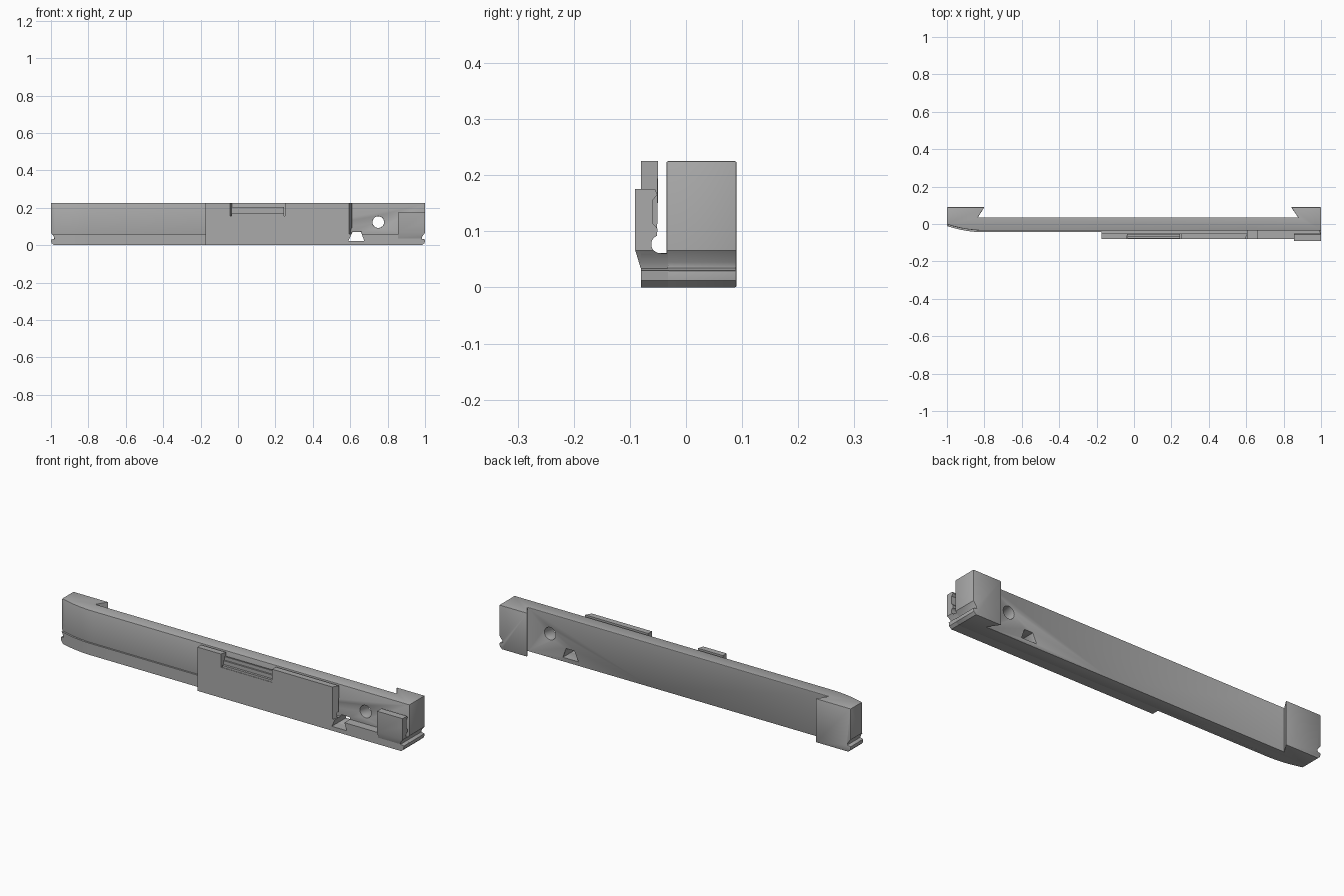
import bpy, bmesh, math
from mathutils import Vector

cube = bpy.data.objects.get("Cube")
if cube:
    bpy.data.objects.remove(cube, do_unlink=True)

grey = bpy.data.materials.new("plain grey")
grey.use_nodes = True
grey.diffuse_color = (0.4, 0.4, 0.4, 1)
grey.node_tree.nodes["Principled BSDF"].inputs["Base Color"].default_value = (0.4, 0.4, 0.4, 1)

LOW, HIGH = 0.06, 0.225          # ledge height and full height
FRONT, BACK, END = -0.035, 0.035, 0.09


def prism(name, pts, axis, lo, hi):
    """Extrude a 2D outline along one axis."""
    place = {"x": lambda a, b, t: (t, a, b),
             "y": lambda a, b, t: (a, t, b),
             "z": lambda a, b, t: (a, b, t)}[axis]
    bm = bmesh.new()
    base = bm.faces.new([bm.verts.new(place(a, b, lo)) for a, b in pts])
    geo = bmesh.ops.extrude_face_region(bm, geom=[base])["geom"]
    verts = [g for g in geo if isinstance(g, bmesh.types.BMVert)]
    bmesh.ops.translate(bm, verts=verts, vec=Vector(place(0, 0, hi - lo)))
    bmesh.ops.recalc_face_normals(bm, faces=bm.faces)
    mesh = bpy.data.meshes.new(name)
    bm.to_mesh(mesh)
    bm.free()
    mesh.materials.append(grey)
    ob = bpy.data.objects.new(name, mesh)
    bpy.context.collection.objects.link(ob)
    return ob


def cut(ob, cutter, operation="DIFFERENCE"):
    mod = ob.modifiers.new("cut", "BOOLEAN")
    mod.object = cutter
    mod.operation = operation
    mod.solver = "EXACT"


def arc(cx, cy, r, start, end, n):
    angles = [math.radians(start + (end - start) * i / n) for i in range(n + 1)]
    return [(cx + r * math.cos(a), cy + r * math.sin(a)) for a in angles]


def swept_front(offset):
    """Curved front edge at the right-hand end."""
    return [(-1 + 0.2 * t, FRONT + 0.033 * (1 - t) ** 2 - offset)
            for t in [i / 10 for i in range(11)]]


# Main bar with dovetailed end blocks
bar = prism("main_bar", swept_front(0) + [
    (1, FRONT), (1, END), (0.84, END), (0.878, BACK),
    (-0.835, BACK), (-0.8, END), (-1, END)], "z", 0, HIGH)

# Lower lip along the plain part of the front
lip = prism("lower_lip", swept_front(0.009) + [
    (-0.16, FRONT - 0.009), (-0.16, 0), (-1, 0.01)], "z", 0, LOW)

# Front cover, hooked up from the base with a rounded slot behind it
groove = arc(-0.046, 0.077, 0.016, 110, 270, 10)
cover = prism("front_cover", [
    (-0.03, 0), (-0.08, 0), (-0.08, HIGH), (-0.05, HIGH)] + groove +
    [(FRONT, 0.061), (-0.03, 0.061)], "x", -0.175, 0.62)

# Base ledge and end clip
ledge = prism("base_ledge", [
    (-0.03, 0), (-0.08, 0), (-0.08, LOW), (-0.03, LOW)], "x", 0.62, 1)
clip = prism("end_clip", [
    (-0.045, 0.035), (-0.081, 0.035), (-0.091, 0.068), (-0.091, 0.175),
    (-0.055, 0.175), (-0.051, 0.165), (-0.06, 0.155), (-0.06, 0.115),
    (-0.051, 0.105)] + groove + [(-0.045, 0.061)], "x", 0.855, 1)

# Stepped grip inside the cover notch
grip = prism("notch_grip", [
    (-0.05, 0.15), (-0.078, 0.15), (-0.078, 0.168), (-0.066, 0.168),
    (-0.066, 0.187), (-0.058, 0.187), (-0.058, 0.205), (-0.05, 0.205)],
    "x", -0.035, 0.247)

# Cutters
half = [(0.985, 0), (0.998, 0.012), (1, 0.03), (0.981, 0.034),
        (0.984, 0.045), (1, 0.066), (1, 0.3)]
silhouette = prism("end_silhouette", half + [(-x, z) for x, z in reversed(half)],
                   "y", -0.2, 0.2)
wedge = prism("wedge_hole", [(0.59, 0.022), (0.675, 0.022), (0.658, 0.07),
                             (0.612, 0.07)], "y", -0.2, 0.2)
round_hole = prism("round_hole", arc(0.75, 0.123, 0.031, 0, 348.75, 31), "y", -0.2, 0.2)
notch = prism("notch_cutter", [(-0.045, -0.09), (0.25, -0.09), (0.25, -0.04),
                               (-0.03, -0.04)], "z", 0.157, 0.3)
slant = prism("cover_end_cutter", [(0.59, -0.085), (0.612, -0.045), (0.7, -0.045),
                                   (0.7, -0.085)], "z", LOW, 0.3)
gap = prism("cover_gap_cutter", [(0.612, -0.046), (0.7, -0.046), (0.7, FRONT),
                                 (0.612, FRONT)], "z", LOW, 0.3)
for helper in (silhouette, wedge, round_hole, notch, slant, gap):
    helper.hide_render = True
    helper.hide_viewport = True
    helper.display_type = "WIRE"

for ob in (bar, lip, ledge, clip):
    cut(ob, silhouette, "INTERSECT")
for ob in (bar, cover, ledge):
    cut(ob, wedge)
cut(bar, round_hole)
for cutter in (notch, slant, gap):
    cut(cover, cutter)

# Fine edge softening on the bar, then bake the cuts
soft = bar.modifiers.new("soft_edges", "BEVEL")
soft.width = 0.003
soft.segments = 2
soft.angle_limit = math.radians(60)
parts = (bar, lip, cover, ledge, clip, grip)
bpy.context.view_layer.update()
graph = bpy.context.evaluated_depsgraph_get()
baked = [bpy.data.meshes.new_from_object(ob.evaluated_get(graph)) for ob in parts]
for ob, mesh in zip(parts, baked):
    ob.modifiers.clear()
    ob.data = mesh
for helper in (silhouette, wedge, round_hole, notch, slant, gap):
    bpy.data.objects.remove(helper, do_unlink=True)

bpy.ops.object.select_all(action="DESELECT")
for ob in parts:
    ob.select_set(True)
bpy.context.view_layer.objects.active = bar
bpy.ops.object.shade_smooth_by_angle(angle=math.radians(25))
